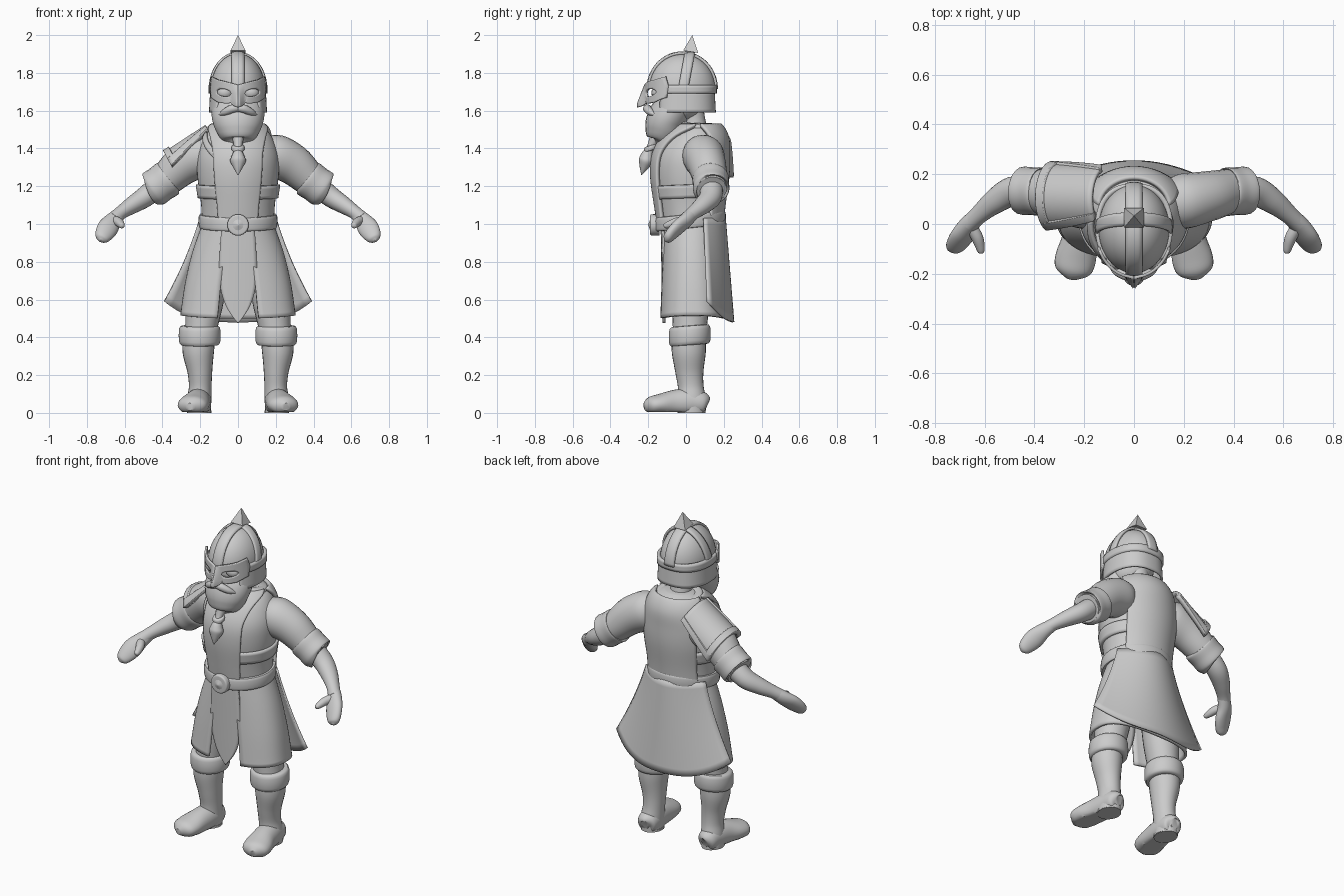
import bpy, bmesh, math
from mathutils import Vector
from math import sin, cos, pi, radians, sqrt

if "Cube" in bpy.data.objects:
    bpy.data.objects.remove(bpy.data.objects["Cube"])

grey = bpy.data.materials.new("plain_grey")
grey.diffuse_color = (0.6, 0.6, 0.6, 1)
grey.use_nodes = True
grey.node_tree.nodes["Principled BSDF"].inputs["Base Color"].default_value = grey.diffuse_color


def finish(name, bm, thick=0, mirror=False):
    bmesh.ops.recalc_face_normals(bm, faces=bm.faces)
    me = bpy.data.meshes.new(name)
    bm.to_mesh(me)
    bm.free()
    me.materials.append(grey)
    ob = bpy.data.objects.new(name, me)
    bpy.context.collection.objects.link(ob)
    if thick:
        m = ob.modifiers.new("thickness", 'SOLIDIFY')
        m.thickness, m.offset = thick, 0
    if mirror:
        ob.modifiers.new("mirror", 'MIRROR').use_mirror_merge = False
    return ob


def surface(name, f, nu, nv, thick=0, wrap_u=False, wrap_v=False, caps=False, mirror=False):
    """Grid surface f(u, v) with u and v from 0 to 1."""
    bm = bmesh.new()
    cu, cv = nu + (not wrap_u), nv + (not wrap_v)
    g = [[bm.verts.new(f(i / nu, j / nv)) for i in range(cu)] for j in range(cv)]
    for j in range(nv):
        for i in range(nu):
            k, l = (i + 1) % cu, (j + 1) % cv
            bm.faces.new((g[j][i], g[j][k], g[l][k], g[l][i]))
    if caps:
        bm.faces.new(g[0])
        bm.faces.new(g[-1])
    return finish(name, bm, thick, mirror)


def interp(rows, t):
    """Smooth curve through rows of numbers."""
    n = len(rows) - 1
    i = min(int(t * n), n - 1)
    s = t * n - i
    a, b, c, d = (rows[max(0, min(n, i + k))] for k in (-1, 0, 1, 2))
    return [q + .5 * s * (r - p + s * (2 * p - 5 * q + 4 * r - w + s * (3 * (q - r) + w - p)))
            for p, q, r, w in zip(a, b, c, d)]


def tube(name, rows, ref=(0, 1, 0), mirror=False, seg=24, floor=None):
    """Elliptical limb through rows of x, y, z, radius a, radius b."""
    def f(u, v):
        x, y, z, ra, rb = interp(rows, v)
        t = Vector(interp(rows, min(1, v + .01))[:3]) - Vector(interp(rows, max(0, v - .01))[:3])
        a = Vector(ref).cross(t).normalized()
        b = t.cross(a).normalized()
        p = Vector((x, y, z)) + a * max(ra, .002) * cos(2 * pi * u) + b * max(rb, .002) * sin(2 * pi * u)
        if floor is not None:
            p.z = max(p.z, floor)
        return p
    return surface(name, f, seg, 5 * (len(rows) - 1), wrap_u=True, caps=True, mirror=mirror)


def ring(name, c, rx, ry, w, h, tilt=0, mirror=False):
    """Rounded band around the vertical, w thick and h high (half sizes)."""
    def f(u, v):
        a, b = 2 * pi * u, 2 * pi * v
        k = w * math.copysign(abs(cos(b)) ** .6, cos(b))
        y = -(ry + k) * cos(a)
        return (c[0] + (rx + k) * sin(a), c[1] + y,
                c[2] + tilt * y + h * math.copysign(abs(sin(b)) ** .6, sin(b)))
    return surface(name, f, 48, 16, wrap_u=True, wrap_v=True, mirror=mirror)


# Torso with fitted panels: rows of height, centre y, radius x, radius y
BODY = [(.95, .025, .19, .15), (1.1, .02, .195, .17), (1.25, .02, .215, .19), (1.36, .025, .215, .188),
        (1.45, .045, .185, .165), (1.51, .065, .14, .115), (1.535, .065, .08, .07)]


def body(a, v, off=0):
    z, cy, rx, ry = interp(BODY, v)
    return ((rx + off) * sin(a), cy - (ry + off) * cos(a), z + off * max(0, v - .6) * 2)


surface("torso", lambda u, v: body(2 * pi * u, v), 48, 30, wrap_u=True, caps=True)


def panel(name, half, mid):
    def f(u, v):
        return body(mid + radians(interp(half, v)[0]) * (2 * u - 1), .05 + v * .82, .01)
    surface(name, f, 24, 30, .02)


panel("front_panel", [(30,), (32,), (33,), (36,), (52,), (84,)], 0)
panel("back_panel", [(55,), (52,), (50,), (54,), (66,), (86,)], pi)
surface("flank_band", lambda u, v: body(radians(25 + 115 * u), .2 + v * .075 + .015 * u, .006),
        24, 4, .016, mirror=True)
surface("chest_strap", lambda u, v: body(radians(-75 + 45 * u), .68 - .22 * u + v * .07, .006), 12, 3, .018)
ring("collar", (0, .065, 1.50), .115, .085, .028, .03, -.15)
tube("neck", [(0, .05, 1.47, .07, .07), (0, .04, 1.56, .06, .06), (0, .02, 1.65, .07, .07)])

# Belt and buckle
ring("belt", (0, .022, 1.015), .195, .175, .014, .037, .1)
tube("buckle", [(0, -.14, .995, .056, .056), (0, -.182, .995, .056, .056), (0, -.19, .995, .046, .046),
                (0, -.186, .995, .04, .04), (0, -.2, .995, .002, .002)], ref=(0, 0, 1))


# Skirt, front hanging and rear cape
def skirt(u, v):
    a = radians(16 + 328 * u)
    z, rx, ry = interp([(1.0, .18, .15), (.85, .232, .155), (.68, .272, .162), (.5, .298, .168)], v)
    s, c = sin(a), -cos(a)
    e = 1 - .22 * v
    return (rx * math.copysign(abs(s) ** e, s), .035 + ry * math.copysign(abs(c) ** e, c),
            z + .015 * v * s * s)


surface("skirt", skirt, 56, 16, .016)


def hanging(u, v):
    z, w = interp([(1.0, .085), (.85, .096), (.7, .098), (.57, .065), (.475, .002)], v)
    x = w * (2 * u - 1)
    return (x, -.128 + .8 * x * x + .012 * v, z)


surface("front_hanging", hanging, 10, 20, .014)


def cape(u, v):
    s = 2 * u - 1
    x = s * (.2 + .13 * v + .06 * v * v)
    return (x, .205 + .045 * v - s * s * (.11 + .025 * v), 1.03 - v * (.55 - .11 * s * s * abs(s)))


surface("rear_cape", cape, 24, 14, .012)

# Legs and boots
tube("trouser_leg", [(.14, .03, .78, .09, .1), (.175, .025, .6, .1, .1), (.195, .02, .45, .085, .09),
                     (.205, .015, .36, .08, .085)], mirror=True)
ring("knee_cuff", (.203, .02, .41), .085, .085, .026, .052, .08, True)
tube("boot_shaft", [(.208, .015, .4, .086, .09), (.21, .015, .32, .083, .09), (.202, .018, .22, .066, .075),
                    (.2, .025, .14, .06, .068), (.205, .03, .07, .064, .075), (.207, .03, .0, .062, .074)],
     mirror=True)
tube("boot_foot", [(.203, .112, .045, .02, .03), (.205, .095, .05, .055, .058), (.207, .03, .055, .066, .075),
                   (.218, -.06, .05, .072, .072), (.235, -.14, .045, .082, .055), (.247, -.19, .038, .07, .045),
                   (.254, -.22, .032, .02, .02)], ref=(0, 0, 1), mirror=True, floor=.005)
tube("boot_sole", [(.205, .03, .0, .064, .07), (.205, .03, .012, .064, .07)], mirror=True, floor=0)

# Arms and hands
tube("sleeve", [(.11, .085, 1.39, .07, .08), (.19, .09, 1.365, .112, .11), (.29, .11, 1.315, .108, .102),
                (.38, .13, 1.235, .09, .09), (.45, .135, 1.185, .08, .082)], mirror=True)
tube("sleeve_cuff", [(.365, .13, 1.245, .085, .085), (.372, .13, 1.24, .1, .097), (.41, .132, 1.213, .098, .096),
                     (.45, .134, 1.185, .098, .096), (.458, .135, 1.18, .08, .08)], mirror=True)
tube("forearm", [(.41, .135, 1.21, .06, .06), (.49, .13, 1.145, .055, .06), (.56, .09, 1.1, .046, .05),
                 (.62, .04, 1.06, .036, .038), (.66, .0, 1.025, .038, .035)], mirror=True)
tube("hand", [(.625, .035, 1.055, .034, .034), (.66, .0, 1.02, .044, .036), (.685, -.04, .985, .055, .034),
              (.707, -.075, .95, .05, .03), (.722, -.1, .922, .034, .024), (.727, -.112, .912, .006, .006)],
     mirror=True)
tube("thumb", [(.655, -.01, 1.02, .024, .024), (.632, -.05, 1.01, .024, .024), (.62, -.085, .998, .02, .02),
               (.614, -.112, .99, .013, .013), (.613, -.118, .988, .003, .003)], ref=(0, 0, 1), mirror=True)


# Single shoulder plate with raised rims
def plate(t, a, r):
    p = Vector((-.11, .1, 1.405)).lerp(Vector((-.325, .108, 1.265)), t)
    return p + r * (cos(a) * Vector((-.46, 0, .89)) + sin(a) * Vector((0, -1, 0)))


def edge(t, s):
    return radians(38 + 30 * t if s > 0 else -72 - 25 * t)


def patch(name, t0, t1, s0, s1, r, thick):
    def f(u, v):
        t, s = t0 + (t1 - t0) * v, s0 + (s1 - s0) * u
        return plate(t, edge(t, -1) + s * (edge(t, 1) - edge(t, -1)), r)
    surface(name, f, 24, 12, thick)


patch("shoulder_plate", 0, 1, 0, 1, .127, .016)
patch("shoulder_rim_outer", .88, 1.02, 0, 1, .13, .03)
patch("shoulder_rim_front", 0, 1.02, .88, 1, .13, .03)
patch("shoulder_rim_back", 0, 1.02, 0, .1, .13, .03)

# Head, eyes and helmet dome
tube("head", [(0, -.03, 1.53, .03, .03), (0, -.035, 1.58, .105, .105), (0, -.03, 1.68, .132, .132),
              (0, -.02, 1.78, .11, .12)])
tube("eye", [(.07, -.14, 1.66, .003, .003), (.07, -.145, 1.675, .033, .028), (.07, -.147, 1.695, .042, .036),
             (.07, -.145, 1.715, .033, .028), (.07, -.14, 1.73, .003, .003)], mirror=True, seg=16)


def dome(a, e, off=0):
    return ((.143 + off) * cos(e) * sin(a), -.02 - (.178 + off) * cos(e) * cos(a), 1.715 + (.187 + off) * sin(e))


surface("helmet_dome", lambda u, v: dome(2 * pi * u, v * 1.555), 40, 16, wrap_u=True, caps=True)


def ridge(name, along_y):
    def f(u, v):
        e, w = pi * v, .032 * (2 * u - 1)
        k = sqrt(max(0, 1 - (w / .15) ** 2))
        if along_y:
            return (w, -.02 - .182 * cos(e) * k, 1.715 + .192 * sin(e) * k)
        return (.148 * cos(e) * k, -.015 + w * .8 + .035 * sin(e), 1.715 + .19 * sin(e) * k)
    surface(name, f, 4, 36, .014)


ridge("helmet_ridge_long", True)
ridge("helmet_ridge_cross", False)


# Neck guard and brow band wrapping the sides and back
def guard(z0, z1, rx, ry, flare):
    def f(u, v):
        a = radians(42 + 276 * u)
        k = 1 + flare * (1 - v)
        s, c = sin(a), cos(a)
        return (rx * k * math.copysign(abs(s) ** .8, s), -.012 - ry * k * math.copysign(abs(c) ** .9, c),
                z0 + (z1 - z0) * v)
    return f


surface("neck_guard", guard(1.59, 1.7, .142, .158, .04), 40, 6, .012)
surface("helmet_band", guard(1.69, 1.735, .146, .165, 0), 40, 3, .02)

# Spike on top
bm = bmesh.new()
base = [bm.verts.new((x * .04, .025 + y * .04, 1.912 - y * .006)) for x, y in ((-1, -1), (1, -1), (1, 1), (-1, 1))]
tip = bm.verts.new((0, .033, 2.0))
bm.faces.new(base)
for i in range(4):
    bm.faces.new((base[i], base[(i + 1) % 4], tip))
finish("helmet_spike", bm)
tube("spike_stem", [(0, .012, 1.87, .026, .026), (0, .022, 1.918, .026, .026)], seg=4)

# Face mask: each half runs from the eye opening to the outline
HALF = [(0, 1.735), (.03, 1.745), (.07, 1.755), (.11, 1.765), (.138, 1.78), (.143, 1.73), (.14, 1.67),
        (.105, 1.645), (.065, 1.638), (.035, 1.64), (.018, 1.625), (0, 1.618), (0, 1.66), (0, 1.7)]


def mask(u, v):
    i = u * len(HALF)
    j = int(i + 1e-6)
    p, q = HALF[j % len(HALF)], HALF[(j + 1) % len(HALF)]
    ox, oz = (p[k] + (q[k] - p[k]) * (i - j) for k in (0, 1))
    a = math.atan2((oz - 1.695) * 1.6, ox - .073)
    ix, iz = .073 + .038 * cos(a), 1.695 + .02 * sin(a) + .12 * (.038 * cos(a))
    x, z = ix + (ox - ix) * v, iz + (oz - iz) * v
    nose = max(0, 1 - x / .032) * max(0, min(1, (1.74 - z) / .1))
    return (x, -.03 - .183 * sqrt(1 - (x / .152) ** 2) - .042 * nose, z)


surface("face_mask", mask, 56, 6, .012, wrap_u=True, mirror=True)

# Moustache, beard and braid
tube("moustache", [(0, -.2, 1.612, .018, .022), (.03, -.205, 1.61, .022, .022), (.07, -.188, 1.592, .018, .018),
                   (.1, -.165, 1.578, .004, .004)], mirror=True, seg=14)
tube("beard", [(0, -.045, 1.655, .125, .07), (0, -.07, 1.61, .14, .1), (0, -.105, 1.55, .136, .105),
               (0, -.118, 1.49, .115, .098), (0, -.125, 1.44, .08, .075), (0, -.14, 1.415, .03, .03)])
tube("braid", [(0, -.165, 1.45, .03, .03), (0, -.19, 1.4, .02, .02), (0, -.205, 1.365, .032, .032),
               (0, -.212, 1.335, .042, .038), (0, -.223, 1.3, .026, .024), (0, -.235, 1.26, .002, .002)], seg=12)
ring("braid_ring", (0, -.188, 1.402), .022, .022, .012, .014, .3)

# Smooth shading with sharp edges kept
bpy.ops.object.select_all(action='SELECT')
bpy.context.view_layer.objects.active = bpy.data.objects["torso"]
bpy.ops.object.shade_smooth_by_angle(angle=radians(40))
